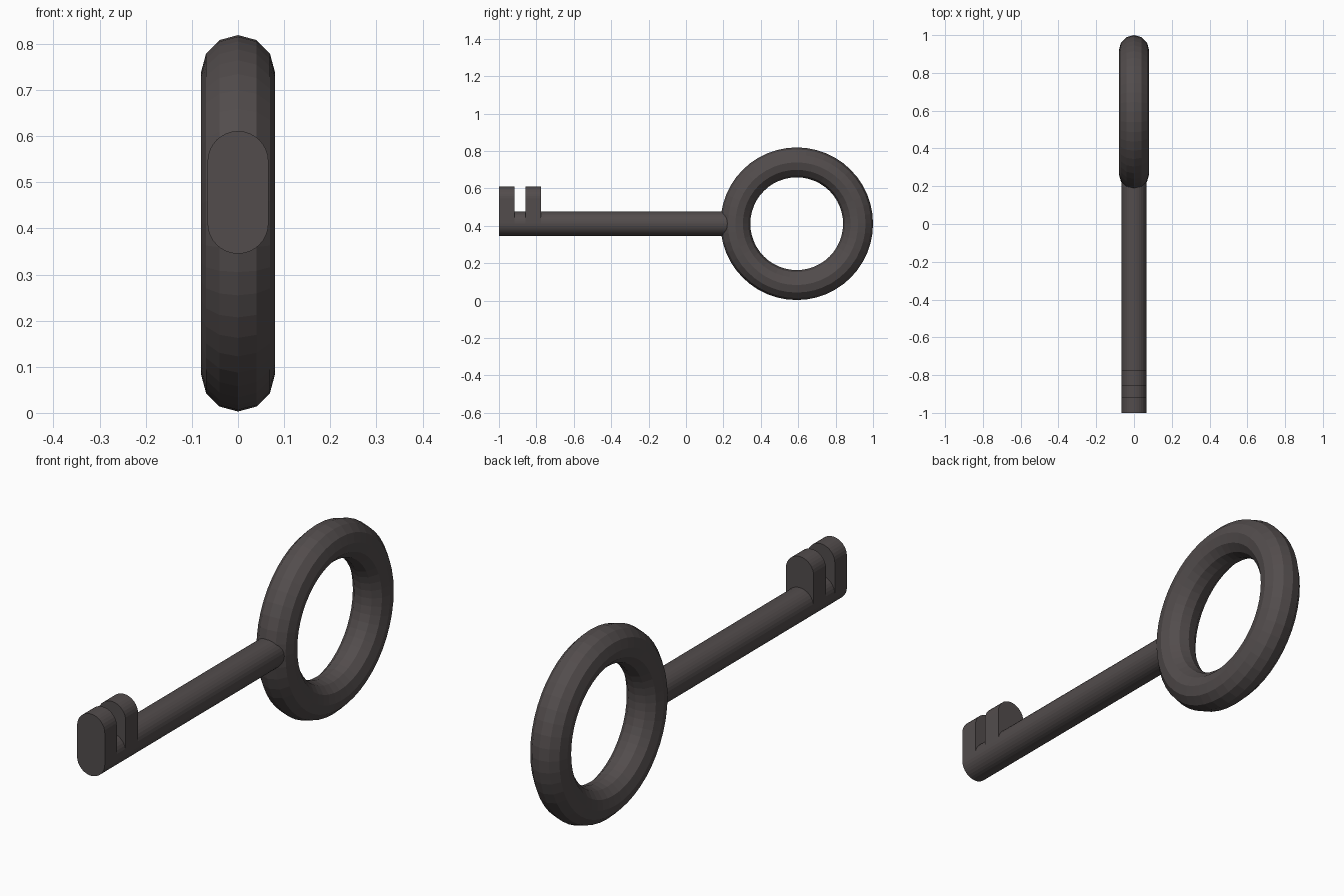
import bpy, bmesh, math

if "Cube" in bpy.data.objects:
    bpy.data.objects.remove(bpy.data.objects["Cube"])

ZC = 0.411        # height of the key axis
R = 0.066         # shaft radius
RISE = 0.134      # how far the teeth lift the top half of the section
HALF = 16         # segments per half circle

iron = bpy.data.materials.new("dark_iron")
iron.diffuse_color = (0.085, 0.073, 0.073, 1)
iron.use_nodes = True
iron.node_tree.nodes["Principled BSDF"].inputs["Base Color"].default_value = iron.diffuse_color

# Ring handle
bpy.ops.mesh.primitive_torus_add(major_segments=48, minor_segments=12,
                                 major_radius=0.328, minor_radius=0.08,
                                 location=(0, 0.592, ZC),
                                 rotation=(0, math.pi / 2, 0))
handle = bpy.context.object
handle.name = "ring_handle"
handle.data.materials.append(iron)

# Shaft and teeth: one section swept along y, top half raised at each tooth
bm = bmesh.new()


def section(y, rise):
    pts = []
    for start, lift in ((0, rise), (math.pi, 0)):
        for i in range(HALF + 1):
            a = start + math.pi * i / HALF
            pts.append(bm.verts.new((R * math.cos(a), y, ZC + lift + R * math.sin(a))))
    return pts


stations = [(-1.0, RISE), (-0.918, RISE), (-0.918, 0), (-0.858, 0),
            (-0.858, RISE), (-0.774, RISE), (-0.774, 0), (0.25, 0)]
rings = [section(y, rise) for y, rise in stations]
for a, b in zip(rings, rings[1:]):
    for i in range(len(a)):
        j = (i + 1) % len(a)
        bm.faces.new((a[i], a[j], b[j], b[i]))
bm.faces.new(rings[0])
bm.faces.new(rings[-1])
bmesh.ops.remove_doubles(bm, verts=bm.verts, dist=1e-4)
bmesh.ops.recalc_face_normals(bm, faces=bm.faces)

mesh = bpy.data.meshes.new("shaft_with_teeth")
bm.to_mesh(mesh)
bm.free()
mesh.materials.append(iron)
shaft = bpy.data.objects.new("shaft_with_teeth", mesh)
bpy.context.collection.objects.link(shaft)
